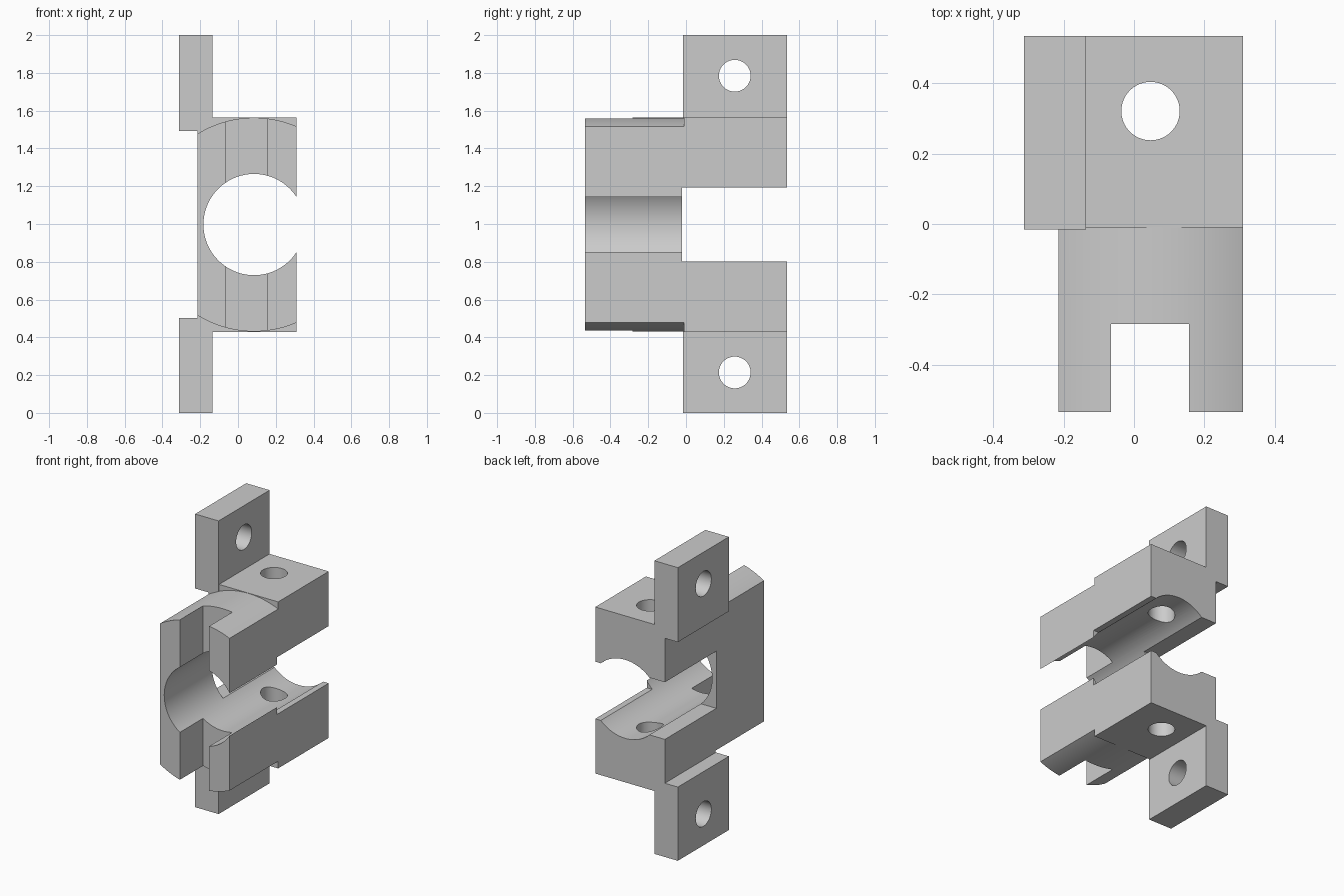
import bpy
import math

default = bpy.data.objects.get("Cube")
if default:
    bpy.data.objects.remove(default, do_unlink=True)

# Single flat colour
grey = bpy.data.materials.new("plain_grey")
grey.use_nodes = True
colour = (0.6, 0.6, 0.6, 1)
grey.diffuse_color = colour
grey.node_tree.nodes["Principled BSDF"].inputs["Base Color"].default_value = colour

MID = 0.997           # height of the bore axis
BORE_X = 0.085        # sideways position of the bore axis
LEFT, RIGHT = 0.31, -0.215
FRONT, BACK = -0.534, 0.535


def box(name, x, y, z):
    bpy.ops.mesh.primitive_cube_add(size=1)
    ob = bpy.context.object
    ob.name = name
    for i, (lo, hi) in enumerate((x, y, z)):
        ob.location[i] = (lo + hi) / 2
        ob.scale[i] = hi - lo
    bpy.ops.object.transform_apply(location=True, rotation=True, scale=True)
    return ob


def rod(name, centre, radius, axis, length=3, sides=96):
    turn = {"x": (0, math.pi / 2, 0), "y": (math.pi / 2, 0, 0), "z": (0, 0, 0)}[axis]
    bpy.ops.mesh.primitive_cylinder_add(vertices=sides, radius=radius, depth=length,
                                        location=centre, rotation=turn)
    ob = bpy.context.object
    ob.name = name
    bpy.ops.object.transform_apply(location=True, rotation=True, scale=True)
    return ob


def combine(target, tool, operation):
    mod = target.modifiers.new(operation, "BOOLEAN")
    mod.operation = operation
    mod.solver = "EXACT"
    mod.object = tool
    bpy.context.view_layer.objects.active = target
    bpy.ops.object.modifier_apply(modifier=mod.name)
    bpy.data.objects.remove(tool, do_unlink=True)


# Front clamp with rounded top and bottom
body = box("clamp_bracket", (RIGHT, LEFT), (FRONT, 0.1), (MID - 0.6, MID + 0.6))
combine(body, rod("outer_round", (BORE_X, 0, MID), 0.566, "y", sides=160), "INTERSECT")

# Square rear block
combine(body, box("rear_block", (RIGHT, LEFT), (-0.01, BACK), (MID - 0.568, MID + 0.568)), "UNION")

# Upper and lower mounting tabs
for z in ((0, 0.503), (1.492, 2)):
    combine(body, box("tab", (-0.313, -0.136), (-0.015, BACK), z), "UNION")

# Bore, rear window and front slot
combine(body, rod("bore", (BORE_X, 0, MID), 0.268, "y"), "DIFFERENCE")
combine(body, box("window", (-1, 1), (-0.02, 1), (MID - 0.195, MID + 0.195)), "DIFFERENCE")
combine(body, box("slot", (-0.065, 0.156), (-1, -0.284), (-1, 3)), "DIFFERENCE")

# Bolt holes through the block and the tabs
combine(body, rod("block_hole", (0.047, 0.321, 1), 0.083, "z", sides=64), "DIFFERENCE")
for z in (0.214, 1.785):
    combine(body, rod("tab_hole", (-0.22, 0.258, z), 0.084, "x", 0.5, 64), "DIFFERENCE")

body.data.materials.clear()
body.data.materials.append(grey)
bpy.ops.object.select_all(action="DESELECT")
body.select_set(True)
bpy.context.view_layer.objects.active = body
bpy.ops.object.shade_smooth_by_angle(angle=math.radians(20))
